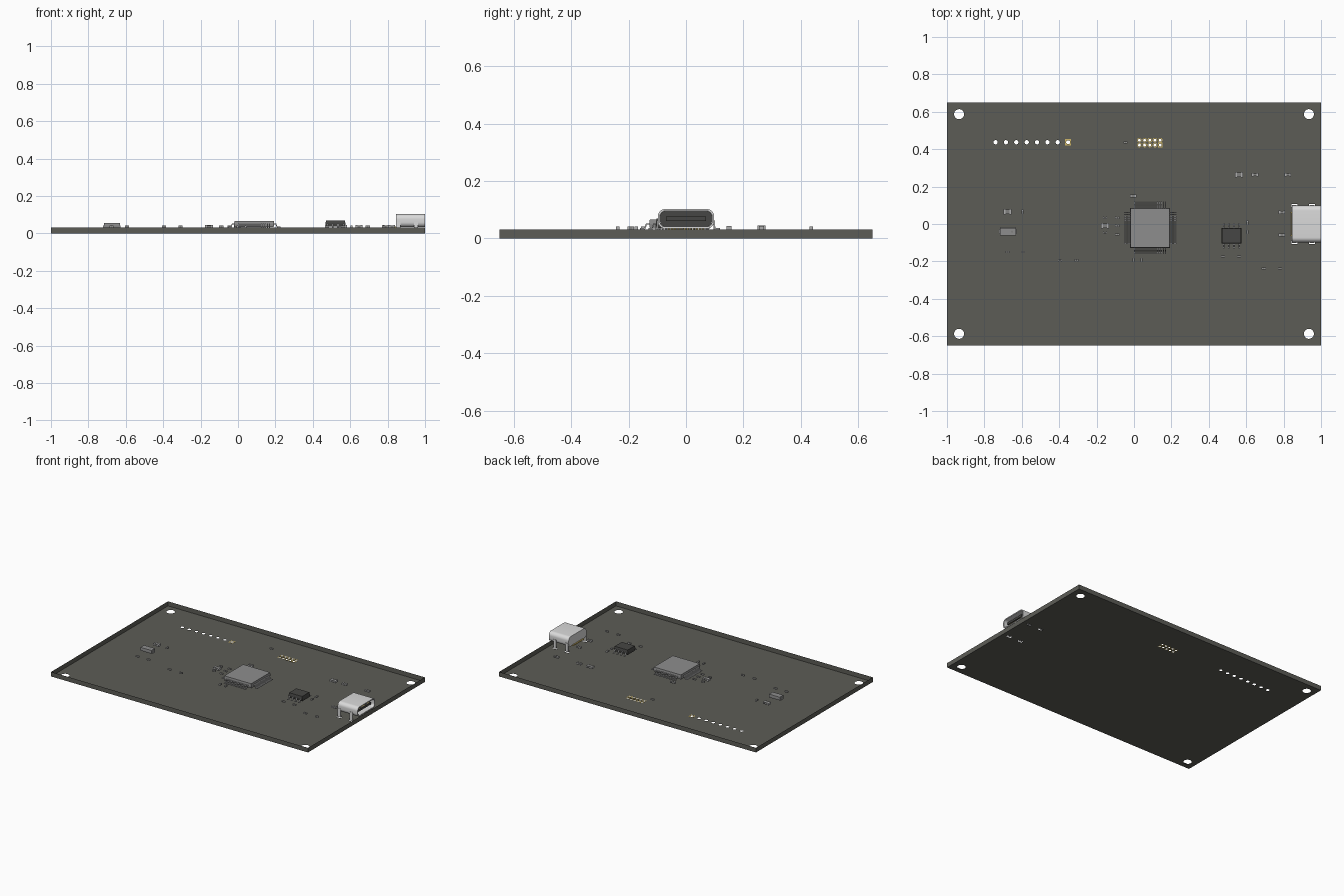
import bpy, bmesh, math

if "Cube" in bpy.data.objects:
    bpy.data.objects.remove(bpy.data.objects["Cube"])

T = 0.032  # mounting plane at the top rim of the board


def material(name, r, g, b):
    m = bpy.data.materials.new(name)
    m.diffuse_color = (r, g, b, 1)
    m.use_nodes = True
    m.node_tree.nodes["Principled BSDF"].inputs["Base Color"].default_value = m.diffuse_color
    return m


BOARD = material("board olive grey", 0.108, 0.108, 0.094)
SHELL = material("bright steel", 0.70, 0.70, 0.70)
GOLD = material("gold", 0.62, 0.47, 0.14)
GREY = material("grey package", 0.27, 0.27, 0.27)
BLACK = material("black plastic", 0.062, 0.062, 0.058)
TIN = material("tinned lead", 0.42, 0.42, 0.42)
CHIP = material("chip body grey", 0.22, 0.22, 0.215)


def loft(bm, rings):
    """Skin a list of equal-length rings and cap both ends."""
    vs = [[bm.verts.new(p) for p in ring] for ring in rings]
    n = len(vs[0])
    for a, b in zip(vs, vs[1:]):
        for i in range(n):
            j = (i + 1) % n
            bm.faces.new((a[i], a[j], b[j], b[i]))
    bm.faces.new(vs[0][::-1])
    bm.faces.new(vs[-1])


def rect(x, y, z, hx, hy):
    return [(x - hx, y - hy, z), (x + hx, y - hy, z), (x + hx, y + hy, z), (x - hx, y + hy, z)]


def circle(x, y, z, r, square=False, n=24):
    pts = []
    for i in range(n):
        c, s = math.cos(math.tau * i / n), math.sin(math.tau * i / n)
        k = r / max(abs(c), abs(s)) if square else r
        pts.append((x + k * c, y + k * s, z))
    return pts


def box(bm, x0, x1, y0, y1, z0, z1):
    cx, cy, hx, hy = (x0 + x1) / 2, (y0 + y1) / 2, (x1 - x0) / 2, (y1 - y0) / 2
    loft(bm, [rect(cx, cy, z0, hx, hy), rect(cx, cy, z1, hx, hy)])


def finish(bm, name, mat, smooth=False):
    bmesh.ops.recalc_face_normals(bm, faces=bm.faces)
    me = bpy.data.meshes.new(name)
    bm.to_mesh(me)
    bm.free()
    me.materials.append(mat)
    ob = bpy.data.objects.new(name, me)
    bpy.context.collection.objects.link(ob)
    if smooth:
        activate(ob)
        bpy.ops.object.shade_smooth_by_angle()
    return ob


def activate(ob):
    bpy.ops.object.select_all(action='DESELECT')
    ob.select_set(True)
    bpy.context.view_layer.objects.active = ob


# Hole positions
mounts = [(sx * 0.935, sy * 0.587) for sx in (-1, 1) for sy in (-1, 1)]
header = [(-0.74 + 0.0554 * i, 0.437) for i in range(8)]
debug = [(0.029 + 0.0277 * i, y) for i in range(5) for y in (0.422, 0.448)]
tabs = [(x, s * 0.0985) for x in (0.857, 0.951) for s in (-1, 1)]

# Circuit board: drilled base sheet with an outer rim, open at the top
bm = bmesh.new()
box(bm, -1, 1, -0.65, 0.65, 0, T)
board = finish(bm, "circuit_board", BOARD)
bm = bmesh.new()
for pts, r in ((mounts, 0.027), (header, 0.0115), (debug, 0.0085)):
    for x, y in pts:
        loft(bm, [circle(x, y, -0.1, r), circle(x, y, 0.1, r)])
for x, y in tabs:
    box(bm, x - 0.016, x + 0.016, y - 0.008, y + 0.008, -0.1, 0.1)
cutter = finish(bm, "hole_cutter", BOARD)
cutter.hide_render = True
mod = board.modifiers.new("holes", 'BOOLEAN')
mod.operation, mod.solver, mod.object = 'DIFFERENCE', 'EXACT', cutter
activate(board)
bpy.ops.object.modifier_apply(modifier=mod.name)
bpy.data.objects.remove(cutter)
board.data.materials.clear()
board.data.materials.append(BOARD)
bm = bmesh.new()
bm.from_mesh(board.data)
drop = []
for f in bm.faces:
    c = f.calc_center_median()
    inside = abs(c.x) < 0.999 and abs(c.y) < 0.649
    if f.normal.z > 0.5 or (inside and abs(f.normal.z) < 0.5):
        drop.append(f)
bmesh.ops.delete(bm, geom=drop, context='FACES')
bm.to_mesh(board.data)
bm.free()

# Gold pads on the base sheet, square at pin one
bm = bmesh.new()


def pad(x, y, ri, ro, square, z0, z1):
    rings = [circle(x, y, z, r, square and r == ro)
             for r, z in ((ri, z0), (ro, z0), (ro, z1), (ri, z1))]
    vs = [[bm.verts.new(p) for p in ring] for ring in rings]
    for k in range(4):
        a, b = vs[k], vs[(k + 1) % 4]
        for i in range(24):
            j = (i + 1) % 24
            bm.faces.new((a[i], a[j], b[j], b[i]))


pad(*header[7], 0.0105, 0.0165, True, 0.0003, 0.001)
for i, (x, y) in enumerate(debug):
    pad(x, y, 0.0075, 0.0125, i == 8, -0.0004, 0.001)
finish(bm, "plated_pads", GOLD)


# Gull-wing leads around a package
def leads(name, cx, cy, angles, count, pitch, w, d0, d1, zm):
    t, L = 0.004, d1 - d0
    prof = [(d0 - 0.003, zm), (d0 + 0.35 * L, zm), (d0 + 0.55 * L, T + t), (d1, T + t), (d1, T),
            (d0 + 0.45 * L, T), (d0 + 0.25 * L, zm - t), (d0 - 0.003, zm - t)]
    bm = bmesh.new()
    for a in angles:
        c, s = math.cos(math.radians(a)), math.sin(math.radians(a))
        for i in range(count):
            o = (i - (count - 1) / 2) * pitch
            loft(bm, [[(cx + d * c - q * s, cy + d * s + q * c, z) for d, z in prof]
                      for q in (o - w / 2, o + w / 2)])
    finish(bm, name, TIN)


def package(name, cx, cy, hx, hy, z0, zm, z1, inset, mat):
    bm = bmesh.new()
    loft(bm, [rect(cx, cy, z, hx - k, hy - k) for z, k in ((z0, inset), (zm, 0), (z1, inset))])
    return finish(bm, name, mat)


# Square processor
package("processor_body", 0.086, -0.021, 0.107, 0.107, 0.035, 0.05, 0.067, 0.002, GREY)
leads("processor_leads", 0.086, -0.021, (0, 90, 180, 270), 16, 0.0109, 0.006, 0.107, 0.14, 0.052)

# Eight-pin memory chip
package("memory_body", 0.521, -0.063, 0.0535, 0.0425, 0.036, 0.052, 0.07, 0.003, BLACK)
leads("memory_leads", 0.521, -0.063, (90, 270), 4, 0.0277, 0.009, 0.0415, 0.0685, 0.053)

# Two-terminal oscillator on the left
package("oscillator_body", -0.674, -0.041, 0.043, 0.021, 0.033, 0.042, 0.056, 0.001, GREY)
bm = bmesh.new()
for s in (-1, 1):
    x = -0.674 + s * 0.038
    box(bm, x - 0.009, x + 0.009, -0.054, -0.028, T, 0.043)
finish(bm, "oscillator_terminals", TIN)
bm = bmesh.new()
loft(bm, [circle(-0.652, -0.041, z, 0.006) for z in (0.055, 0.0565)])
finish(bm, "oscillator_mark", CHIP)

# Small chip parts: x, y, size class, turned
SIZES = [(0.0115, 0.006, 0.010), (0.0175, 0.009, 0.012), (0.022, 0.0145, 0.014)]
PARTS = [(-0.676, 0.065, 2, 0), (-0.596, 0.065, 0, 1), (-0.676, -0.15, 0, 0), (-0.593, -0.15, 0, 0),
         (-0.396, -0.194, 0, 0), (-0.307, -0.194, 0, 0), (-0.155, -0.01, 2, 0), (-0.155, 0.033, 0, 0),
         (-0.155, -0.047, 0, 0), (-0.089, 0.033, 0, 0), (-0.089, -0.01, 0, 0), (-0.089, -0.056, 0, 0),
         (-0.045, 0.436, 0, 0), (-0.005, 0.15, 1, 0), (-0.003, -0.193, 0, 1), (0.04, -0.193, 0, 1),
         (0.561, 0.263, 2, 0), (0.647, 0.263, 1, 0), (0.823, 0.263, 1, 0), (0.607, 0.006, 0, 1),
         (0.607, -0.043, 0, 1), (0.476, -0.174, 0, 0), (0.561, -0.174, 0, 0), (0.693, -0.238, 0, 0),
         (0.781, -0.238, 0, 0), (0.791, 0.062, 1, 0), (0.791, -0.059, 1, 0)]
bodies, ends = bmesh.new(), bmesh.new()
for x, y, k, turned in PARTS:
    l, w, h = SIZES[k]

    def place(b, a0, a1, hw, z1):
        if turned:
            box(b, x - hw, x + hw, y + a0, y + a1, T, z1)
        else:
            box(b, x + a0, x + a1, y - hw, y + hw, T, z1)
    place(bodies, -l * 0.6, l * 0.6, w * 0.85, T + h * 0.94)
    place(ends, -l, -l * 0.5, w, T + h)
    place(ends, l * 0.5, l, w, T + h)
finish(bodies, "chip_part_bodies", CHIP)
finish(ends, "chip_part_terminals", TIN)


# Connector shell: rounded hollow section open towards +x
def section(x, inset, n=8):
    hy, hz, r = 0.098 - inset, 0.0345 - inset, 0.026 - inset
    pts = []
    for q, (sy, sz) in enumerate(((1, 1), (-1, 1), (-1, -1), (1, -1))):
        for i in range(n + 1):
            a = math.pi / 2 * (q + i / n)
            pts.append((x, sy * (hy - r) + r * math.cos(a), 0.0685 + sz * (hz - r) + r * math.sin(a)))
    return pts


bm = bmesh.new()
loft(bm, [section(0.845, 0), section(1, 0), section(1, 0.007), section(0.872, 0.007)])
finish(bm, "connector_shell", SHELL, smooth=True)
bm = bmesh.new()
loft(bm, [section(0.87, 0.0075), section(0.9, 0.0075)])
box(bm, 0.89, 0.988, -0.07, 0.07, 0.061, 0.076)
finish(bm, "connector_tongue", BLACK)

# Shell tabs that pass into the board slots
bm = bmesh.new()
for x, y in tabs:
    s = 1 if y > 0 else -1
    box(bm, x - 0.011, x + 0.011, y - 0.003, y + 0.003, 0.001, 0.062)
    box(bm, x - 0.011, x + 0.011, min(y, y - s * 0.012), max(y, y - s * 0.012), 0.052, 0.06)
finish(bm, "connector_tabs", SHELL)

# Gold contacts on the tongue and at the rear
bm = bmesh.new()
for i in range(12):
    y = (i - 5.5) * 0.0109
    box(bm, 0.91, 0.98, y - 0.003, y + 0.003, 0.0602, 0.0768)
    box(bm, 0.836, 0.85, y - 0.003, y + 0.003, T, 0.038)
finish(bm, "connector_contacts", GOLD)
